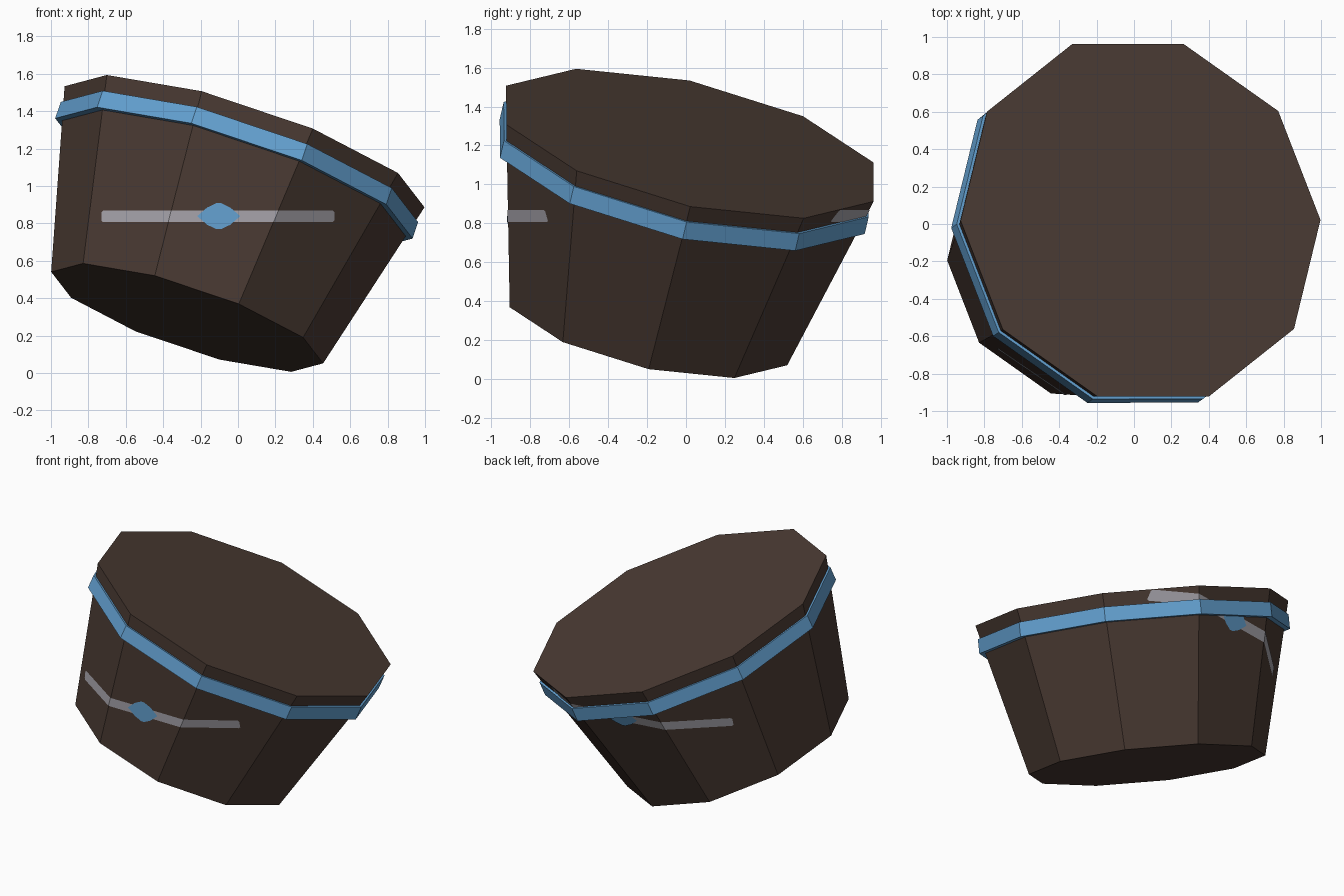
import bpy, bmesh, math
from mathutils import Vector, Matrix

if "Cube" in bpy.data.objects:
    bpy.data.objects.remove(bpy.data.objects["Cube"])

SIDES = 10
TOP_R, BOT_R, HEIGHT = 1.015, 0.767, 0.987

# Tilted frame: axis runs from the small base to the wide lid
axis = Vector((0.311, 0.216, 0.926)).normalized()
u = Vector((0.945, 0, -0.327))
u = (u - axis * u.dot(axis)).normalized()
v = axis.cross(u)
centre = Vector((0.035, 0.02, 1.21))          # middle of the lid


def material(name, rgb):
    m = bpy.data.materials.new(name)
    m.diffuse_color = (*rgb, 1)
    m.use_nodes = True
    m.node_tree.nodes["Principled BSDF"].inputs["Base Color"].default_value = m.diffuse_color
    return m


brown = material("dark brown", (0.070, 0.044, 0.034))
blue = material("sky blue", (0.130, 0.366, 0.658))
grey = material("light grey", (0.39, 0.376, 0.413))


def ring(bm, radius, depth):
    """Ten-sided ring of vertices at a distance below the lid."""
    verts = []
    for i in range(SIDES):
        a = i * math.tau / SIDES
        p = centre - axis * depth + (u * math.cos(a) + v * math.sin(a)) * radius
        verts.append(bm.verts.new(p))
    return verts


def bridge(bm, lower, upper):
    for i in range(SIDES):
        j = (i + 1) % SIDES
        bm.faces.new((lower[i], lower[j], upper[j], upper[i]))


def finish(bm, name, mat):
    mesh = bpy.data.meshes.new(name)
    bm.to_mesh(mesh)
    bm.free()
    mesh.materials.append(mat)
    obj = bpy.data.objects.new(name, mesh)
    bpy.context.collection.objects.link(obj)
    return obj


# Tub body
bm = bmesh.new()
low, top = ring(bm, BOT_R, HEIGHT), ring(bm, TOP_R, 0)
bridge(bm, low, top)
bm.faces.new(top)
bm.faces.new(low[::-1])
finish(bm, "tub_body", brown)

# Band around the rim
bm = bmesh.new()
rings = [ring(bm, r, d) for r, d in
         ((1.008, 0.183), (1.008, 0.088), (0.95, 0.088), (0.95, 0.183))]
for i in range(4):
    bridge(bm, rings[i], rings[(i + 1) % 4])
finish(bm, "rim_band", blue)


def wrapped_plate(name, outline, mat, offset):
    """Side wall skin trimmed to a convex outline in x and z, front and back."""
    bm = bmesh.new()
    bridge(bm, ring(bm, BOT_R + offset, HEIGHT), ring(bm, TOP_R + offset, 0))
    mid = sum((Vector(p) for p in outline), Vector((0, 0))) / len(outline)
    for i, p in enumerate(outline):
        a, b = Vector(p), Vector(outline[(i + 1) % len(outline)])
        n = Vector((b.y - a.y, a.x - b.x))
        if n.dot(a - mid) < 0:
            n = -n
        bmesh.ops.bisect_plane(
            bm, geom=bm.verts[:] + bm.edges[:] + bm.faces[:],
            plane_co=(a.x, 0, a.y), plane_no=(n.x, 0, n.y), clear_outer=True)
    return finish(bm, name, mat)


# Level stripe with clipped corners
x0, x1, z0, z1, c = -0.73, 0.515, 0.807, 0.868, 0.008
wrapped_plate("stripe", [(x0 + c, z0), (x1 - c, z0), (x1, z0 + c), (x1, z1 - c),
                         (x1 - c, z1), (x0 + c, z1), (x0, z1 - c), (x0, z0 + c)],
              grey, 0.003)

# Rounded diamond badge on the stripe
cx, cz = -0.103, 0.839
half = [(0.115, 0), (0.062, 0.046), (0.012, 0.070), (-0.012, 0.070), (-0.062, 0.046)]
wrapped_plate("diamond_badge", [(cx + s * x, cz + s * z) for s in (1, -1) for x, z in half],
              blue, 0.006)
